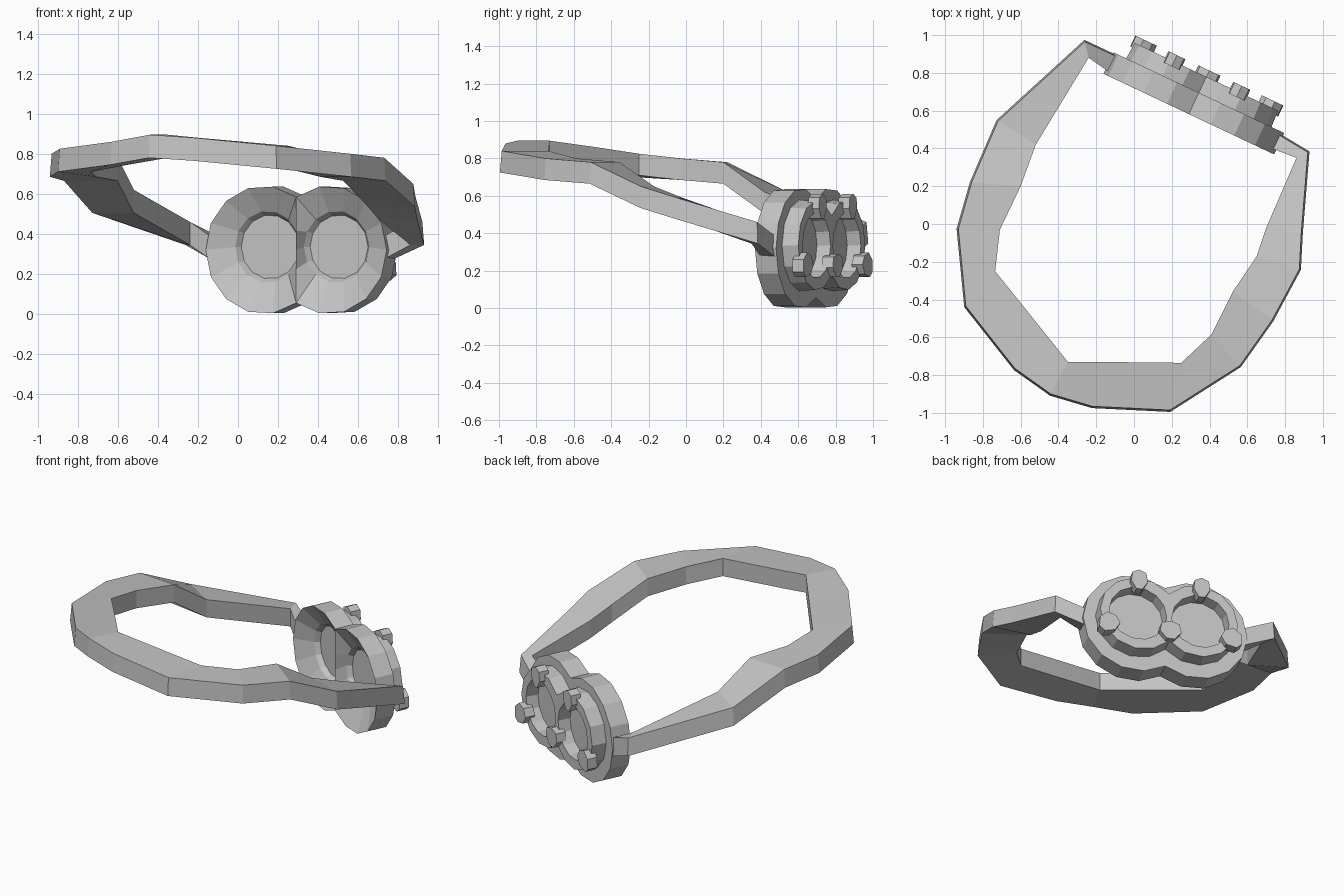
import bpy, bmesh, math
from mathutils import Matrix, Vector

cube = bpy.data.objects.get("Cube")
if cube:
    bpy.data.objects.remove(cube)

GREY = (0.55, 0.55, 0.55, 1)
grey = bpy.data.materials.new("plain grey")
grey.diffuse_color = GREY
grey.use_nodes = True
grey.node_tree.nodes["Principled BSDF"].inputs["Base Color"].default_value = GREY

# Goggle frame: local x across the lenses, local y out through them, z up
TURN = -math.atan2(0.43, 0.91)
FRAME = Matrix.Translation((0.29, 0.582, 0)) @ Matrix.Rotation(TURN, 4, "Z")
EYE_Z = 0.335


def finish(bm, name, matrix=None):
    bmesh.ops.remove_doubles(bm, verts=bm.verts, dist=0.0005)
    bmesh.ops.recalc_face_normals(bm, faces=bm.faces)
    mesh = bpy.data.meshes.new(name)
    bm.to_mesh(mesh)
    bm.free()
    mesh.materials.append(grey)
    obj = bpy.data.objects.new(name, mesh)
    bpy.context.collection.objects.link(obj)
    if matrix:
        obj.matrix_world = matrix
    return obj


def lobe_loop(radius, centre, depth, z=EYE_Z, arc=10, gap=4):
    """One half of a double-circle outline, cut flat at the middle."""
    edge = math.acos(-centre / radius) if radius > centre else math.radians(130)
    angles = [edge - 2 * edge * i / arc for i in range(arc)]
    angles += [-edge - (2 * math.pi - 2 * edge) * i / gap for i in range(gap)]
    points = []
    for a in angles:
        r = radius
        if centre + r * math.cos(a) < 0:
            r = -centre / math.cos(a)
        points.append(Vector((centre + r * math.cos(a), depth, z + r * math.sin(a))))
    return points


def loft(bm, loops, closed=False):
    """Skin a row of loops and cap both ends, leaving the middle cut open."""
    rows = [[bm.verts.new(p) for p in loop] for loop in loops]
    count = len(rows[0])
    for a, b in zip(rows, rows[1:]):
        for i in range(count):
            j = (i + 1) % count
            quad = (a[i], a[j], b[j], b[i])
            if closed or any(abs(v.co.x) > 0.0005 for v in quad):
                bm.faces.new(quad)
    bm.faces.new(rows[0])
    bm.faces.new(rows[-1])


# Goggle body: funnel at the back, stepped rim and sunken lens at the front
for side, name in ((1, "left_goggle"), (-1, "right_goggle")):
    bm = bmesh.new()
    loft(bm, [
        lobe_loop(0.16, 0.19, 0.10),
        lobe_loop(0.18, 0.19, 0.07),
        lobe_loop(0.32, 0.18, 0.0, 0.32),
        lobe_loop(0.32, 0.18, 0.125, 0.32),
        lobe_loop(0.245, 0.18, 0.125),
        lobe_loop(0.24, 0.18, 0.218),
        lobe_loop(0.175, 0.19, 0.218),
        lobe_loop(0.17, 0.19, 0.14),
    ])
    for v in bm.verts:
        v.co.x *= side
    finish(bm, name, FRAME)


# Clips holding the lenses: shield-shaped slabs, narrow end along the angle
def clip(name, x, z, angle, width, length):
    shield = [(0.5, 0.18), (0.5, -0.18), (0.1, -0.5),
              (-0.35, -0.42), (-0.5, 0), (-0.35, 0.42), (0.1, 0.5)]
    c, s = math.cos(angle), math.sin(angle)
    bm = bmesh.new()
    loops = []
    for depth in (0.19, 0.255):
        loops.append([Vector((x + a * length * c - b * width * s, depth,
                              z + a * length * s + b * width * c)) for a, b in shield])
    loft(bm, loops, closed=True)
    finish(bm, name, FRAME)


down = -math.pi / 2
clip("middle_clip", 0, 0.23, down, 0.13, 0.12)
for side, label in ((1, "left"), (-1, "right")):
    clip(label + "_top_clip", side * 0.19, 0.545, down, 0.1, 0.13)
    clip(label + "_side_clip", side * 0.375, 0.23, down + side * 0.7, 0.12, 0.13)

# Strap with its end links: outer x, y, inner x, y, top height
STRAP = [
    (-.10, .89, -.14, .81, .39),
    (-.26, .965, -.24, .88, .46),
    (-.72, .545, -.52, .42, .62),
    (-.86, .22, -.6, .2, .78),
    (-.93, -.025, -.71, -.03, .8),
    (-.89, -.435, -.735, -.25, .825),
    (-.63, -.765, -.55, -.48, .86),
    (-.44, -.9, -.35, -.73, .895),
    (-.22, -.965, -.2, -.73, .88),
    (.19, -.985, .25, -.735, .84),
    (.56, -.75, .41, -.585, .8),
    (.73, -.51, .525, -.355, .78),
    (.875, -.24, .65, -.17, .65),
    (.885, -.05, .7, -.02, .59),
    (.92, .38, .86, .35, .46),
    (.77, .47, .73, .4, .39),
]
THICK = 0.115
FLARE = 1.01
sections = []
for ox, oy, ix, iy, top in STRAP:
    low = top - THICK
    sections.append([Vector((ox, oy, top)), Vector((ix, iy, top)),
                     Vector((ix, iy, low)), Vector((ox * FLARE, oy * FLARE, low))])
bm = bmesh.new()
loft(bm, sections, closed=True)
finish(bm, "head_strap")
